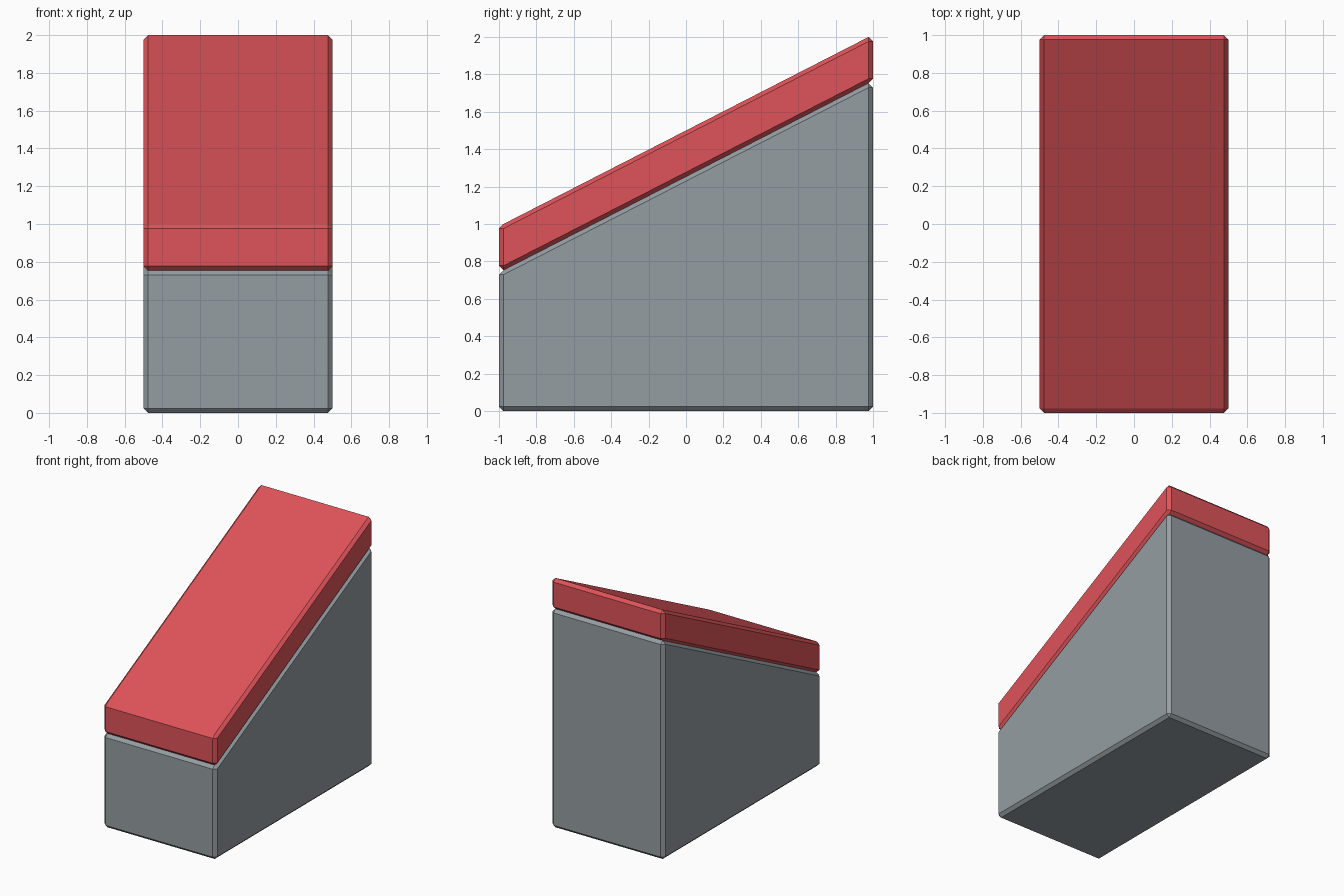
import bpy, bmesh

if "Cube" in bpy.data.objects:
    bpy.data.objects.remove(bpy.data.objects["Cube"])

BEVEL = 0.024   # chamfer width
RISE = 1.0      # how much the back is higher than the front
SEAM = 0.753    # front height where cap meets base


def material(name, rgb):
    m = bpy.data.materials.new(name)
    m.diffuse_color = (*rgb, 1.0)
    m.use_nodes = True
    m.node_tree.nodes["Principled BSDF"].inputs["Base Color"].default_value = m.diffuse_color
    return m


def sloped_block(name, z0, z1, slope_bottom, mat):
    """Chamfered box whose back half is lifted to form a ramp."""
    bm = bmesh.new()
    bmesh.ops.create_cube(bm, size=1.0)
    for v in bm.verts:
        v.co.y *= 2
        v.co.z = z1 if v.co.z > 0 else z0
    bmesh.ops.bevel(bm, geom=bm.edges[:], offset=BEVEL, segments=1,
                    affect='EDGES', profile=0.5)
    mid = (z0 + z1) / 2
    for v in bm.verts:
        if v.co.y > 0 and (slope_bottom or v.co.z > mid):
            v.co.z += RISE
    bmesh.ops.recalc_face_normals(bm, faces=bm.faces[:])
    mesh = bpy.data.meshes.new(name)
    bm.to_mesh(mesh)
    bm.free()
    mesh.materials.append(mat)
    obj = bpy.data.objects.new(name, mesh)
    bpy.context.collection.objects.link(obj)
    return obj


grey = material("stone grey", (0.30, 0.34, 0.365))
red = material("red", (0.73, 0.087, 0.10))

# Wall wedge below, sloping roof slab on top
sloped_block("wedge_base", 0.0, SEAM, False, grey)
sloped_block("sloped_cap", SEAM, 1.0, True, red)
